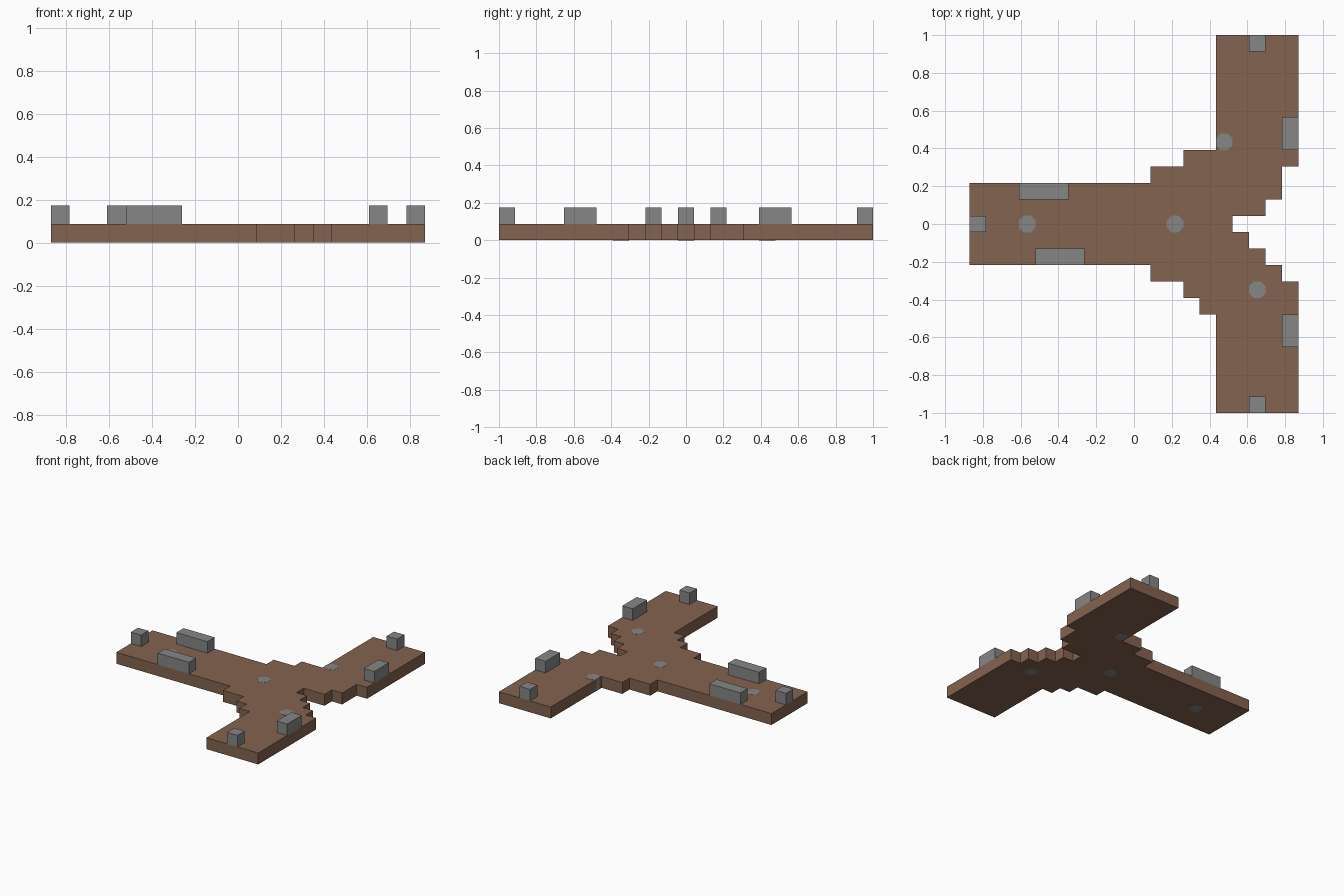
import bpy, bmesh, math
from mathutils import Matrix

U = 2 / 23  # one grid cell

if "Cube" in bpy.data.objects:
    bpy.data.objects.remove(bpy.data.objects["Cube"], do_unlink=True)


def material(name, rgb):
    m = bpy.data.materials.new(name)
    m.use_nodes = True
    m.diffuse_color = (*rgb, 1)
    m.node_tree.nodes["Principled BSDF"].inputs["Base Color"].default_value = (*rgb, 1)
    return m


brown = material("earth brown", (0.23, 0.125, 0.08))
grey = material("stone grey", (0.24, 0.24, 0.24))


def finish(name, bm, mat):
    bmesh.ops.recalc_face_normals(bm, faces=bm.faces)
    mesh = bpy.data.meshes.new(name)
    bm.to_mesh(mesh)
    bm.free()
    mesh.materials.append(mat)
    ob = bpy.data.objects.new(name, mesh)
    bpy.context.collection.objects.link(ob)


def block(name, x0, x1, y0, y1):
    """Low wall standing on the floor, in cells."""
    bm = bmesh.new()
    size = Matrix.Diagonal(((x1 - x0) * U, (y1 - y0) * U, U, 1))
    place = Matrix.Translation(((x0 + x1) / 2 * U, (y0 + y1) / 2 * U, 1.5 * U))
    bmesh.ops.create_cube(bm, size=1, matrix=place @ size)
    finish(name, bm, grey)


# Floor: stepped outline, alternating x and y moves from the left back corner
start = (-10, 2.5)
moves = [11, 1, 2, 1, 2, 7, 5, -8, -1, -2, -1, -1, -2, -1, 1, -1, 1, -1, 1, -1,
         1, -8, -5, 6, -1, 1, -1, 1, -2, 1, -11]
bm = bmesh.new()
x, y = start
verts = [bm.verts.new((x * U, y * U, 0.0005))]
for i, step in enumerate(moves):
    if i % 2 == 0:
        x += step
    else:
        y += step
    verts.append(bm.verts.new((x * U, y * U, 0.0005)))
face = bm.faces.new(verts)
new = bmesh.ops.extrude_face_region(bm, geom=[face])["geom"]
bmesh.ops.translate(bm, vec=(0, 0, U - 0.0005),
                    verts=[v for v in new if isinstance(v, bmesh.types.BMVert)])
finish("floor", bm, brown)

# End blocks and side walls
block("west_end_block", -10, -9, -0.5, 0.5)
block("west_back_wall", -7, -4, 1.5, 2.5)
block("west_front_wall", -6, -3, -2.5, -1.5)
block("back_end_block", 7, 8, 10.5, 11.5)
block("back_side_wall", 9, 10, 4.5, 6.5)
block("front_end_block", 7, 8, -11.5, -10.5)
block("front_side_wall", 9, 10, -7.5, -5.5)

# Octagonal pegs running through the floor, just proud of its surfaces
for name, px, py in (("west_peg", -6.5, 0), ("centre_peg", 2.5, 0),
                     ("front_peg", 7.5, -4), ("back_peg", 5.5, 5)):
    bm = bmesh.new()
    radius = (U / 2 + 0.0006) / math.cos(math.pi / 8)
    bmesh.ops.create_cone(
        bm, cap_ends=True, segments=8, radius1=radius, radius2=radius, depth=U + 0.001,
        matrix=Matrix.Translation((px * U, py * U, (U + 0.001) / 2))
        @ Matrix.Rotation(math.pi / 8, 4, "Z"))
    finish(name, bm, grey)
